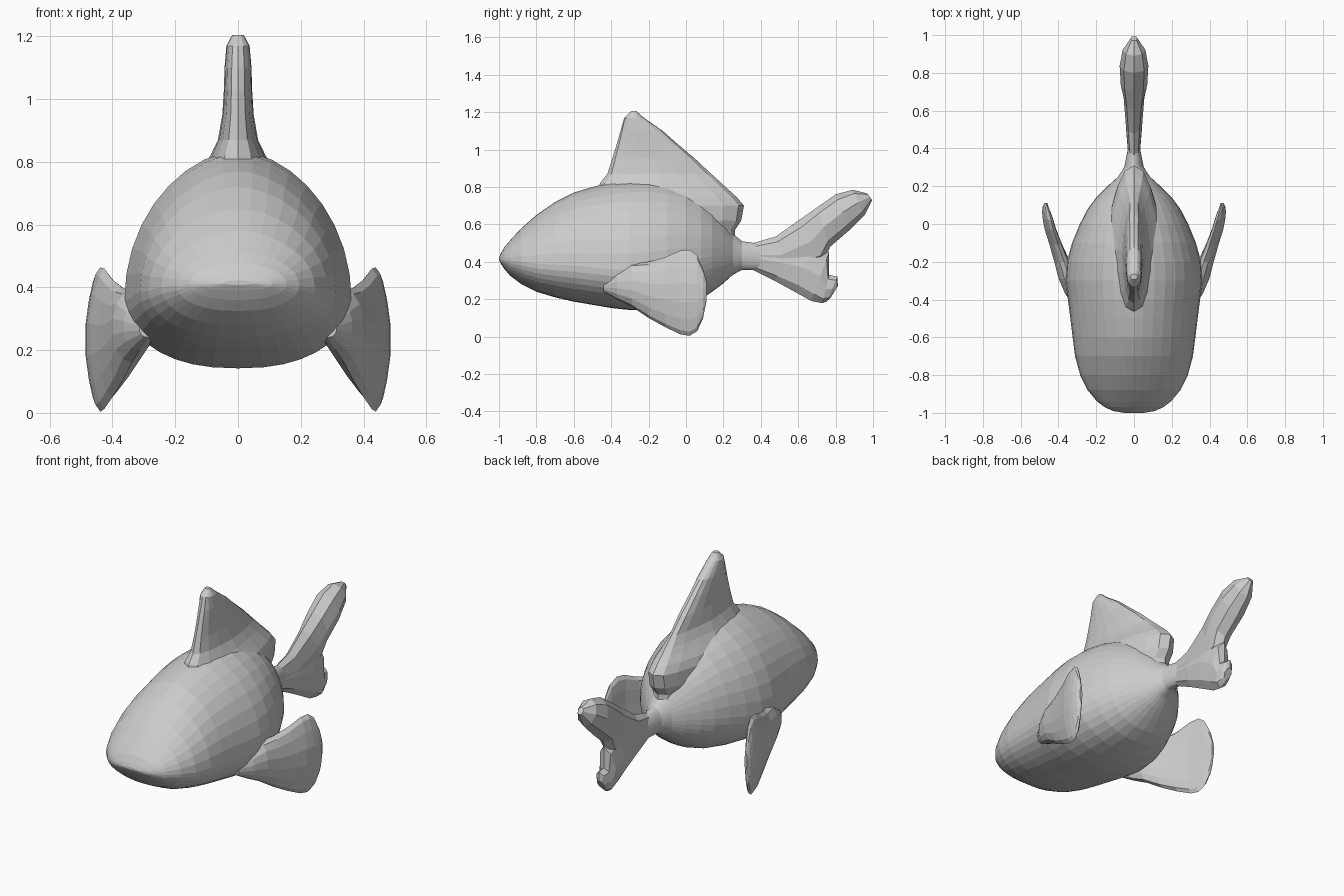
import bpy, bmesh, math
from mathutils import Vector


def loft(name, rings):
    """Skin a list of equal-length closed rings and cap both ends."""
    bm = bmesh.new()
    rows = [[bm.verts.new(p) for p in ring] for ring in rings]
    n = len(rows[0])
    for a, b in zip(rows, rows[1:]):
        for i in range(n):
            j = (i + 1) % n
            bm.faces.new((a[i], a[j], b[j], b[i]))
    bm.faces.new(rows[0][::-1])
    bm.faces.new(rows[-1])
    bmesh.ops.recalc_face_normals(bm, faces=bm.faces[:])
    mesh = bpy.data.meshes.new(name)
    bm.to_mesh(mesh)
    bm.free()
    obj = bpy.data.objects.new(name, mesh)
    bpy.context.collection.objects.link(obj)
    return obj


def spow(v, e):
    return math.copysign(abs(v) ** e, v)


def angles(n):
    return [2 * math.pi * i / n for i in range(n)]


# Body: y, top, bottom, widest height, half width
body_sections = [
    (-1.00, .422, .408, .412, .05), (-.99, .445, .39, .41, .11),
    (-.97, .48, .36, .41, .155),
    (-.94, .515, .325, .405, .195), (-.88, .58, .28, .40, .245),
    (-.80, .65, .24, .39, .285), (-.70, .72, .21, .385, .312),
    (-.60, .77, .187, .38, .325), (-.50, .80, .17, .37, .337),
    (-.40, .825, .153, .36, .35), (-.30, .835, .142, .36, .362),
    (-.20, .835, .142, .37, .355), (-.10, .82, .15, .39, .328),
    (0, .79, .168, .41, .287), (.08, .745, .20, .42, .245),
    (.14, .695, .24, .43, .20), (.20, .625, .285, .43, .14),
    (.25, .55, .33, .43, .085), (.30, .51, .357, .43, .052),
    (.40, .495, .355, .42, .032), (.48, .50, .34, .42, .035)]
rings = []
for y, top, bot, mid, w in body_sections:
    ring = []
    for a in angles(36):
        s = math.sin(a)
        h, e = (top - mid, 1.12) if s > 0 else (mid - bot, .85)
        ring.append((w * spow(math.cos(a), e), y, mid + h * s))
    rings.append(ring)
loft("body", rings)

# Dorsal fin: height, front y, back y, half width (flared at the root)
dorsal_sections = [
    (.50, -.30, .265, .13), (.57, -.35, .262, .14), (.62, -.40, .295, .15),
    (.70, -.44, .31, .145), (.745, -.46, .272, .135), (.785, -.47, .228, .11),
    (.82, -.46, .19, .088), (.87, -.42, .135, .064),
    (.95, -.395, .05, .05), (1.03, -.37, -.045, .045),
    (1.10, -.35, -.125, .043), (1.17, -.33, -.225, .037),
    (1.205, -.295, -.265, .018)]
rings = []
for z, front, back, w in dorsal_sections:
    c, r = (front + back) / 2, (back - front) / 2
    taper = .3 if z < .9 else 0
    rings.append([(w * spow(math.sin(a), .8) * (1 - taper * max(0, -math.cos(a))),
                   c + r * -math.cos(a), z) if math.cos(a) > 0 else
                  (w * spow(math.sin(a), .8) * (1 + taper * math.cos(a)),
                   c - r * math.cos(a), z) for a in angles(16)])
loft("dorsal_fin", rings)


def tail_lobe(name, sections):
    """Sections: upper edge (y, z), lower edge (y, z), half thickness."""
    rings = []
    for y1, z1, y2, z2, w in sections:
        hi, lo = Vector((0, y1, z1)), Vector((0, y2, z2))
        c, r = (hi + lo) / 2, (hi - lo) / 2
        rings.append([c + r * math.cos(a) + Vector((w * math.sin(a), 0, 0))
                      for a in angles(8)])
    loft(name, rings)


# Forked tail
tail_lobe("tail_upper_lobe", [
    (.36, .50, .38, .37, .030), (.48, .535, .54, .34, .042),
    (.60, .62, .74, .40, .055), (.70, .69, .77, .48, .070),
    (.80, .76, .875, .57, .076), (.89, .785, .955, .65, .060),
    (.97, .765, .995, .73, .018)])
tail_lobe("tail_lower_lobe", [
    (.36, .48, .36, .355, .030), (.52, .50, .48, .295, .042),
    (.68, .50, .59, .235, .048), (.765, .45, .67, .19, .048),
    (.765, .33, .73, .178, .042), (.81, .32, .755, .19, .034),
    (.812, .27, .775, .21, .022)])

# Side fins: y, top, bottom, centre x, half thickness (bowed outwards)
fin_sections = [
    (-.44, .30, .24, .285, .030), (-.37, .35, .20, .315, .050),
    (-.29, .39, .16, .345, .055), (-.20, .40, .10, .380, .043),
    (-.11, .425, .05, .414, .034), (-.03, .46, .012, .444, .029),
    (.02, .464, .004, .457, .026), (.06, .435, .03, .465, .022),
    (.09, .365, .095, .469, .016), (.11, .29, .19, .467, .008)]
for side, label in ((1, "right"), (-1, "left")):
    rings = []
    for y, top, bot, x, t in fin_sections:
        c, r = (top + bot) / 2, (top - bot) / 2
        rings.append([(side * (x + t * spow(math.sin(a), .8)
                               - .10 * max(0, abs(r * math.cos(a)) - .05)),
                       y, c + r * math.cos(a)) for a in angles(14)])
    loft(label + "_side_fin", rings)
